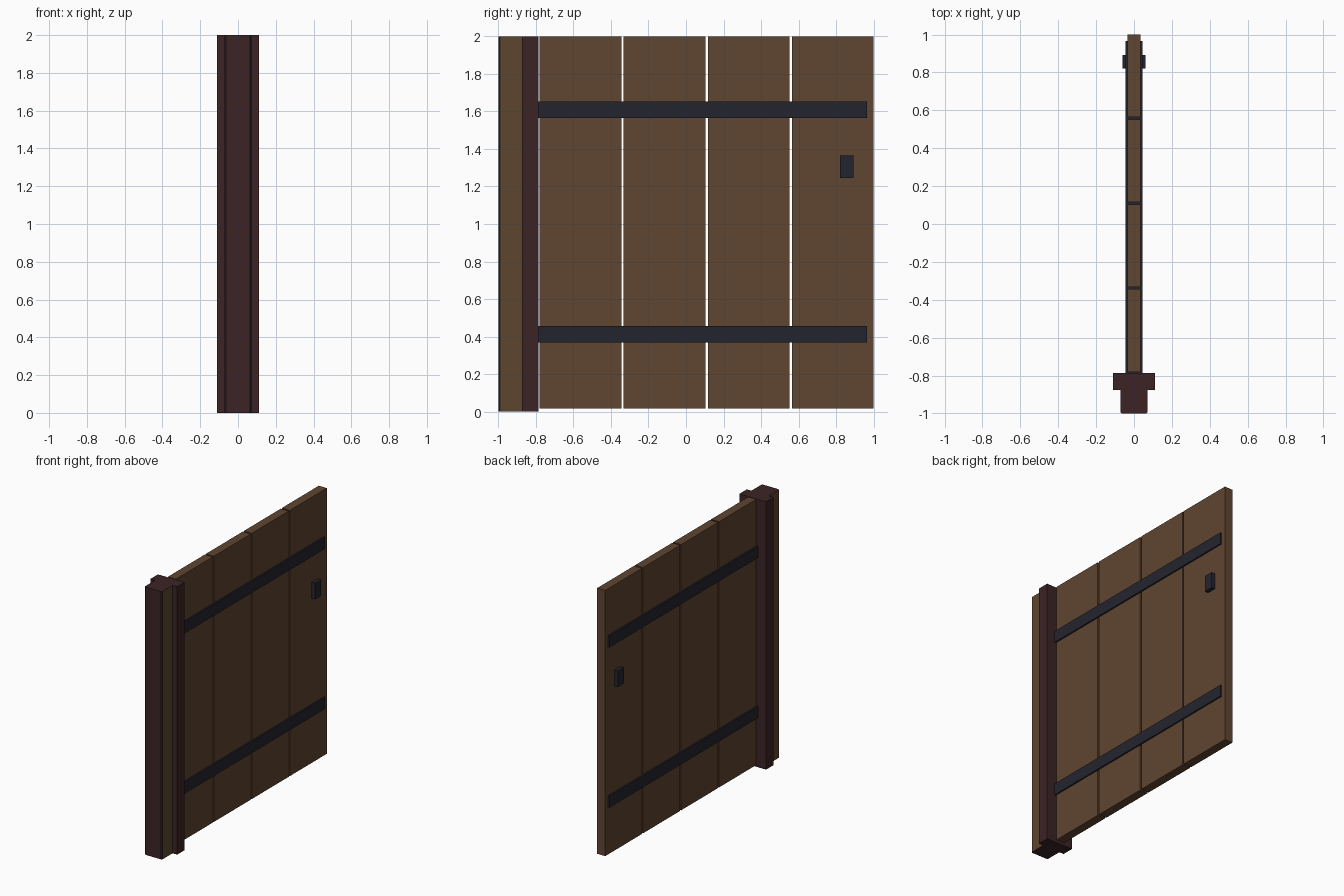
import bpy
import bmesh
from mathutils import Vector

if "Cube" in bpy.data.objects:
    bpy.data.objects.remove(bpy.data.objects["Cube"], do_unlink=True)


def material(name, rgb):
    mat = bpy.data.materials.new(name)
    mat.use_nodes = True
    mat.diffuse_color = (*rgb, 1)
    mat.node_tree.nodes["Principled BSDF"].inputs["Base Color"].default_value = (*rgb, 1)
    return mat


plank_brown = material("plank brown", (0.115, 0.059, 0.030))
side_brown = material("post side brown", (0.110, 0.062, 0.027))
dark_red = material("dark red wood", (0.045, 0.017, 0.0185))
iron = material("dark iron", (0.017, 0.0176, 0.0275))


def box(name, half_x, y_range, z_range, mats, front_chamfer=0):
    """Box symmetric about x = 0, optionally with its front upright edges cut."""
    bm = bmesh.new()
    bmesh.ops.create_cube(bm, size=1)
    size = Vector((2 * half_x, y_range[1] - y_range[0], z_range[1] - z_range[0]))
    mid = Vector((0, sum(y_range) / 2, sum(z_range) / 2))
    for v in bm.verts:
        v.co = Vector(a * b for a, b in zip(v.co, size)) + mid
    if front_chamfer:
        edges = [e for e in bm.edges
                 if all(v.co.y < mid.y for v in e.verts)
                 and abs(e.verts[0].co.z - e.verts[1].co.z) > 1]
        bmesh.ops.bevel(bm, geom=edges, offset=front_chamfer, segments=1,
                        affect='EDGES', profile=0.5)
    mesh = bpy.data.meshes.new(name)
    bm.to_mesh(mesh)
    bm.free()
    for mat in mats:
        mesh.materials.append(mat)
    obj = bpy.data.objects.new(name, mesh)
    bpy.context.collection.objects.link(obj)
    return obj


# Hinge post: red front and top, brown sides, dark cut edges
post = box("hinge_post", 0.072, (-1, -0.87), (0, 2),
           [dark_red, side_brown, iron], front_chamfer=0.008)
for face in post.data.polygons:
    across = abs(face.normal.x)
    if across > 0.9:
        face.material_index = 1
    elif across > 0.3:
        face.material_index = 2

# Wider stop behind the post
box("post_stop", 0.11, (-0.875, -0.787), (0, 2), [dark_red])

# Four upright planks with narrow gaps
pitch, width = 0.448, 0.436
for i in range(4):
    start = -0.78 + i * pitch
    box(f"plank_{i + 1}", 0.033, (start, start + width), (0.016, 2), [plank_brown])

# Iron straps passing through the planks
for name, z in (("lower_strap", 0.412), ("upper_strap", 1.608)):
    box(name, 0.044, (-0.79, 0.965), (z - 0.044, z + 0.044), [iron])

# Latch block showing on both sides
box("latch", 0.062, (0.822, 0.893), (1.245, 1.365), [iron])
